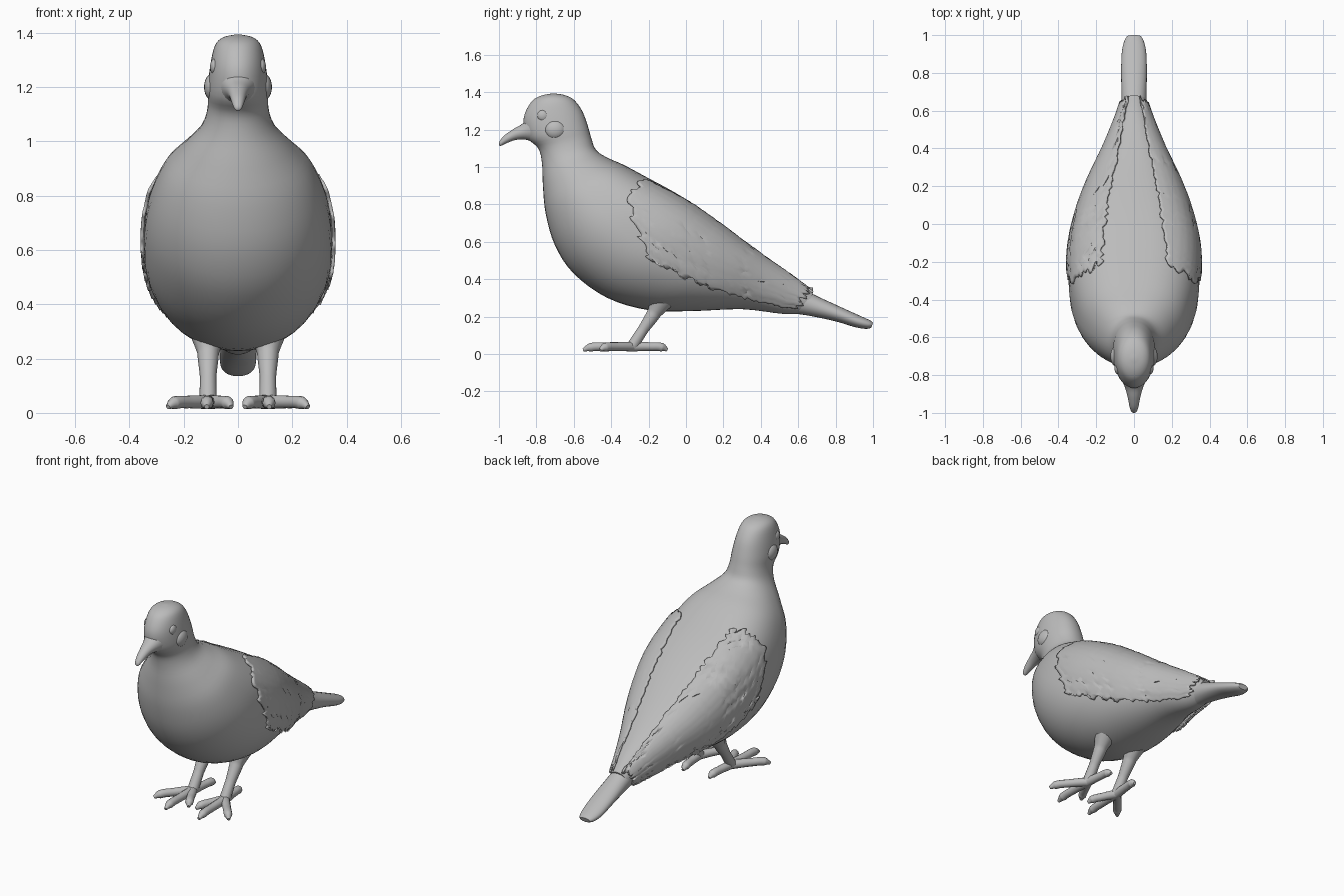
import bpy, bmesh, math, random
from mathutils import Vector
from mathutils.bvhtree import BVHTree

random.seed(4)
cube = bpy.data.objects.get("Cube")
if cube:
    bpy.data.objects.remove(cube)

grey = bpy.data.materials.new("plain_grey")
grey.use_nodes = True
colour = (0.5, 0.5, 0.5, 1)
grey.diffuse_color = colour
grey.node_tree.nodes["Principled BSDF"].inputs["Base Color"].default_value = colour


def finish(obj, angle=50):
    """Give an object its material and smooth shading."""
    obj.data.materials.clear()
    obj.data.materials.append(grey)
    bpy.ops.object.select_all(action="DESELECT")
    obj.select_set(True)
    bpy.context.view_layer.objects.active = obj
    bpy.ops.object.shade_smooth_by_angle(angle=math.radians(angle))
    return obj


def mesh_object(name, bm):
    mesh = bpy.data.meshes.new(name)
    bmesh.ops.recalc_face_normals(bm, faces=bm.faces)
    bm.to_mesh(mesh)
    obj = bpy.data.objects.new(name, mesh)
    bpy.context.collection.objects.link(obj)
    return obj


def spline(a, b, c, d, t):
    """Catmull-Rom blend between b and c."""
    return b + 0.5 * t * (c - a + t * (2 * a - 5 * b + 4 * c - d + t * (3 * (b - c) + d - a)))


def loft(name, sections, steps=4, sides=40):
    """Skin rings given as upper y, z, lower y, z and half width."""
    last = len(sections) - 1
    rows = []
    for i in range(last):
        near = [sections[min(max(i + k, 0), last)] for k in (-1, 0, 1, 2)]
        for s in range(steps):
            rows.append([spline(*v, s / steps) for v in zip(*near)])
    rows.append(sections[-1])
    bm = bmesh.new()
    rings = []
    for yt, zt, yb, zb, w in rows:
        top, low = Vector((0, yt, zt)), Vector((0, yb, zb))
        ring = []
        for k in range(sides):
            a = math.tau * k / sides
            c, s = math.cos(a), math.sin(a)
            # broad rings get a flatter, squarer back
            power = 1 - 0.8 * w if s > 0 else 1
            p = (top + low) / 2 + (top - low) / 2 * math.copysign(abs(s) ** power, s)
            p.x = w * math.copysign(abs(c) ** power, c)
            ring.append(bm.verts.new(p))
        rings.append(ring)
    for r, q in zip(rings, rings[1:]):
        for k in range(sides):
            n = (k + 1) % sides
            bm.faces.new((r[k], r[n], q[n], q[k]))
    bm.faces.new(rings[0])
    bm.faces.new(rings[-1])
    return finish(mesh_object(name, bm))


def tube(name, points, radii):
    """Round limb along a smooth path."""
    curve = bpy.data.curves.new(name, "CURVE")
    curve.dimensions = "3D"
    curve.bevel_depth = 1
    curve.bevel_resolution = 3
    curve.use_fill_caps = True
    path = curve.splines.new("BEZIER")
    path.bezier_points.add(len(points) - 1)
    for bp, p, r in zip(path.bezier_points, points, radii):
        bp.co, bp.radius = p, r
        bp.handle_left_type = bp.handle_right_type = "AUTO"
    obj = bpy.data.objects.new(name, curve)
    bpy.context.collection.objects.link(obj)
    bpy.ops.object.select_all(action="DESELECT")
    obj.select_set(True)
    bpy.context.view_layer.objects.active = obj
    bpy.ops.object.convert(target="MESH")
    return finish(bpy.context.object)


def ball(name, place, size):
    bm = bmesh.new()
    bmesh.ops.create_uvsphere(bm, u_segments=20, v_segments=12, radius=1)
    obj = mesh_object(name, bm)
    obj.location, obj.scale = place, size
    return finish(obj)


# Head, neck and body in one skin
body = loft("body", [
    (-.70, 1.393, -.72, 1.393, .01), (-.65, 1.385, -.78, 1.38, .055),
    (-.60, 1.36, -.83, 1.345, .085), (-.555, 1.3, -.868, 1.26, .102),
    (-.525, 1.22, -.85, 1.16, .112), (-.505, 1.15, -.79, 1.1, .112),
    (-.48, 1.09, -.77, 1.02, .135), (-.42, 1.05, -.765, .9, .2),
    (-.33, 1.01, -.75, .75, .275), (-.2, .94, -.70, .58, .325),
    (-.07, .87, -.6, .43, .345), (.06, .79, -.42, .3, .34),
    (.2, .69, -.2, .235, .3), (.33, .59, .03, .23, .24),
    (.47, .49, .3, .24, .155), (.6, .4, .52, .215, .09),
    (.68, .33, .64, .22, .06)])

# Beak
loft("beak", [
    (-.82, 1.29, -.79, 1.12, .075), (-.87, 1.235, -.85, 1.145, .05),
    (-.92, 1.205, -.91, 1.145, .034), (-.97, 1.17, -.96, 1.127, .024),
    (-.995, 1.14, -.99, 1.113, .015), (-1, 1.125, -.998, 1.115, .005)], sides=20)

# Tail
loft("tail", [
    (.55, .39, .55, .22, .065), (.68, .32, .66, .205, .066),
    (.82, .255, .8, .175, .068), (.93, .205, .9, .145, .064),
    (.985, .18, .96, .135, .05), (1, .168, .99, .14, .035)], sides=24)

# Wings: thin ragged shells lying on the body
tree = BVHTree.FromPolygons([v.co for v in body.data.vertices],
                            [p.vertices for p in body.data.polygons])
COLS, ROWS = 48, 32


def wing(name, side):
    front = [random.uniform(-.022, .022) for _ in range(ROWS + 1)]
    upper = [random.uniform(-2, 2) for _ in range(COLS + 1)]
    lower = [random.uniform(-3, 3) for _ in range(COLS + 1)]
    bm = bmesh.new()
    grid = []
    for i in range(COLS + 1):
        u = i / COLS
        line = []
        for j in range(ROWS + 1):
            v = j / ROWS
            start = -.2 - .1 * math.sin(math.pi * min(1, v * 1.1)) + front[j]
            end = .66 - .06 * v + front[-j]
            y = start + (end - start) * u
            a = math.radians((28 + upper[i]) * (1 - v) + (104 + 32 * u + lower[i]) * v)
            out = Vector((side * math.sin(a), 0, math.cos(a)))
            axis = Vector((0, y, .53 - .37 * y))
            hit = tree.ray_cast(axis + out, -out)[0]
            radius = (hit - axis).length if hit else .08
            lift = .008 + .014 * math.sin(math.pi * u) * v
            line.append(bm.verts.new(axis + out * (radius + lift)))
        grid.append(line)
    for p, q in zip(grid, grid[1:]):
        for j in range(ROWS):
            bm.faces.new((p[j], q[j], q[j + 1], p[j + 1]))
    obj = mesh_object(name, bm)
    shell = obj.modifiers.new("thickness", "SOLIDIFY")
    shell.thickness = .012
    shell.offset = 0
    return finish(obj)


for side, word in ((1, "left"), (-1, "right")):
    wing(word + "_wing", side)
    # Eye and cheek swellings
    ball(word + "_eye", (side * .085, -.765, 1.275), (.018, .03, .03))
    ball(word + "_cheek", (side * .093, -.70, 1.2), (.032, .055, .05))
    # Leg with a feathered thigh at the top
    x = side * .11
    tube(word + "_leg", [(x, -.12, .31), (x, -.17, .22), (x, -.23, .13), (x, -.285, .045)],
         [.075, .04, .03, .032])
    # Toes: three forward, one back
    tips = {"inner": (.025, -.45), "middle": (.115, -.55), "outer": (.258, -.46), "hind": (.09, -.1)}
    for toe, (tx, ty) in tips.items():
        tx *= side
        mid = ((x + tx) / 2, (ty - .285) / 2, .04)
        tube(f"{word}_{toe}_toe", [(x, -.285, .04), mid, (x * .15 + tx * .85, ty * .85 - .043, .036), (tx, ty, .022)],
             [.027, .024, .024, .009])
